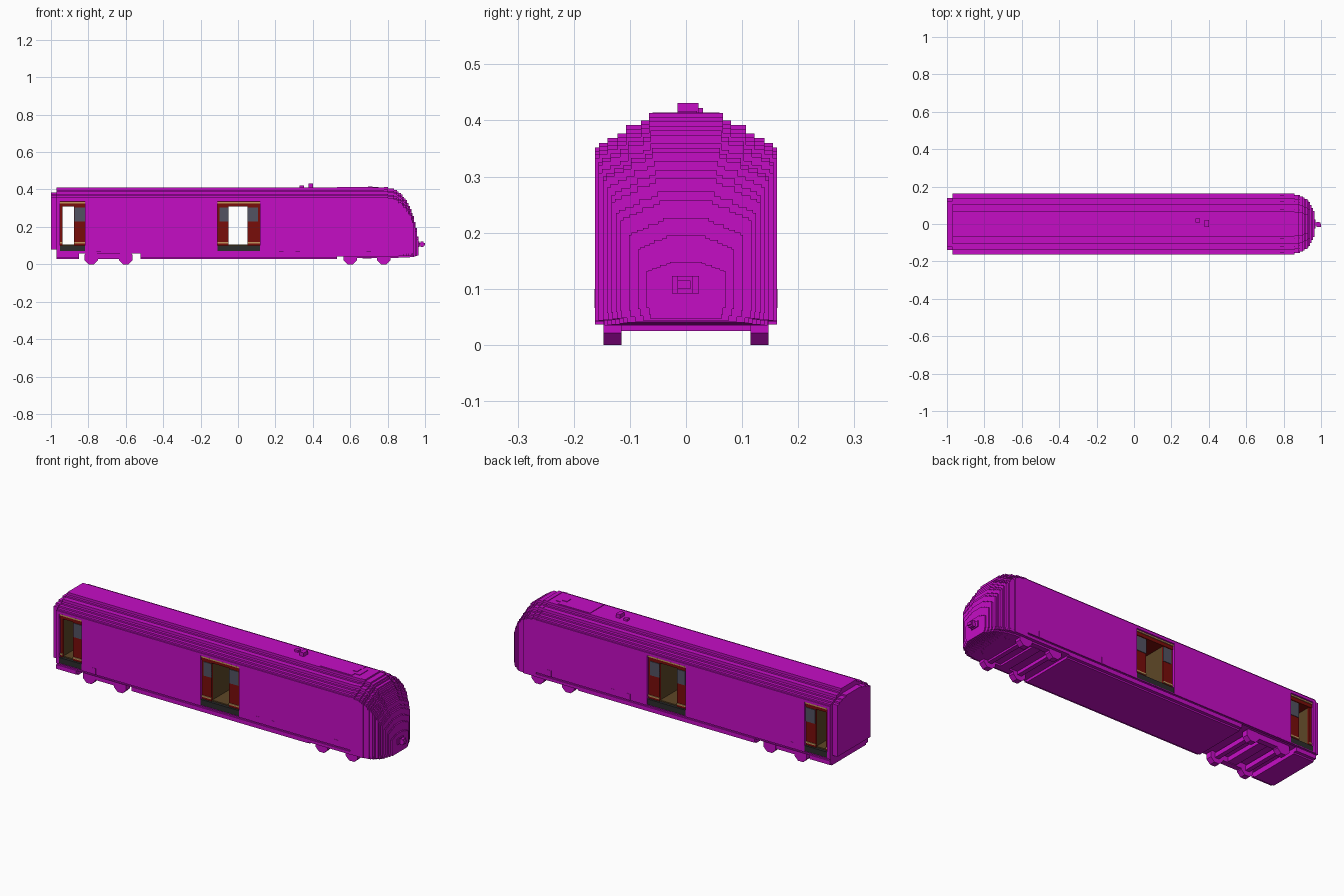
import bpy, bmesh, math
from mathutils import Matrix, Vector

if "Cube" in bpy.data.objects:
    bpy.data.objects.remove(bpy.data.objects["Cube"])


def material(name, rgb):
    m = bpy.data.materials.new(name)
    m.use_nodes = True
    m.diffuse_color = (*rgb, 1)
    m.node_tree.nodes["Principled BSDF"].inputs["Base Color"].default_value = (*rgb, 1)
    return m


MAGENTA = material("magenta paint", (0.56, 0.004, 0.56))
RED = material("dark red door", (0.19, 0.004, 0.003))
GLASS = material("grey glass", (0.085, 0.085, 0.12))
DARK = material("dark step", (0.025, 0.025, 0.025))
TAN = material("tan trim", (0.55, 0.30, 0.11))
BROWN = material("brown interior", (0.11, 0.062, 0.02))
STEP = 0.0078


def finish(name, bm, mat):
    bmesh.ops.recalc_face_normals(bm, faces=bm.faces)
    mesh = bpy.data.meshes.new(name)
    bm.to_mesh(mesh)
    bm.free()
    mesh.materials.append(mat)
    ob = bpy.data.objects.new(name, mesh)
    bpy.context.collection.objects.link(ob)
    return ob


def box(name, xs, ys, zs, mat):
    bm = bmesh.new()
    size = [b - a for a, b in (xs, ys, zs)]
    mid = [(a + b) / 2 for a, b in (xs, ys, zs)]
    bmesh.ops.create_cube(bm, size=1, matrix=Matrix.Translation(mid) @ Matrix.Diagonal((*size, 1)))
    return finish(name, bm, mat)


def both_sides(name, xs, ys, zs, mat):
    box(name + "_left", xs, ys, zs, mat)
    box(name + "_right", xs, (-ys[1], -ys[0]), zs, mat)


# Stepped half section: (half width, top of that step)
LOWER = [(0.145, 0.036), (0.162, 0.058), (0.155, 0.066)]
UPPER = [(0.162, 0.35), (0.155, 0.358), (0.14, 0.367), (0.122, 0.375),
         (0.107, 0.39), (0.08, 0.398), (0.066, 0.411)]


def add_prism(bm, x0, x1, steps, base):
    half, z = [], base
    for w, top in steps:
        half += [(w, z), (w, top)]
        z = top
    ring = half + [(-w, h) for w, h in reversed(half)]
    face = bm.faces.new([bm.verts.new((x0, y, h)) for y, h in ring])
    out = bmesh.ops.extrude_face_region(bm, geom=[face], use_keep_orig=True)
    bmesh.ops.translate(bm, vec=(x1 - x0, 0, 0),
                        verts=[v for v in out["geom"] if isinstance(v, bmesh.types.BMVert)])


# Main body shell
bm = bmesh.new()
add_prism(bm, -0.97, 0.78, LOWER + UPPER, 0.028)
body = finish("body", bm, MAGENTA)


def cut(xs, ys, zs):
    cutter = box("cutter", xs, ys, zs, MAGENTA)
    cutter.hide_render = True
    mod = body.modifiers.new("opening", "BOOLEAN")
    mod.operation, mod.solver, mod.object = "DIFFERENCE", "EXACT", cutter
    bpy.context.view_layer.objects.active = body
    bpy.ops.object.modifier_apply(modifier=mod.name)
    bpy.data.objects.remove(cutter)


# Doorways: bay range, opening range
BAYS = [("rear", (-0.953, -0.818), (-0.938, -0.878)),
        ("middle", (-0.11, 0.118), (-0.052, 0.052))]
for _, bay, _ in BAYS:
    cut(bay, (-0.3, 0.3), (0.07, 0.336))
cut((-0.85, -0.52), (-0.3, 0.3), (0.0, 0.057))
cut((0.53, 0.79), (-0.3, 0.3), (0.0, 0.042))

for name, bay, gap in BAYS:
    box(name + "_floor", bay, (-0.145, 0.145), (0.069, 0.106), BROWN)
    box(name + "_ceiling", bay, (-0.152, 0.152), (0.308, 0.337), RED)
    both_sides(name + "_doorstep", bay, (0.145, 0.16), (0.069, 0.1), DARK)
    both_sides(name + "_lintel_trim", bay, (0.151, 0.157), (0.326, 0.333), TAN)
    for tag, xs in (("back", (bay[0], gap[0])), ("front", (gap[1], bay[1]))):
        part = f"{name}_{tag}"
        box(part + "_partition", xs, (-0.14, 0.14), (0.1, 0.31), BROWN)
        both_sides(part + "_door_leaf", xs, (0.139, 0.149), (0.1, 0.31), RED)
        both_sides(part + "_door_trim", xs, (0.148, 0.153), (0.112, 0.12), TAN)
        if xs[1] - xs[0] > 0.03:
            inner = (xs[0] + 0.01, xs[1]) if tag == "back" else (xs[0], xs[1] - 0.01)
            if name == "rear":
                inner = (xs[0] + 0.004, xs[1])
            both_sides(part + "_door_window", inner, (0.148, 0.152), (0.228, 0.303), GLASS)

# Rounded nose made of shrinking stepped slices
def curve(t):
    return (1 - max(t, 0) ** 2.5) ** 0.625


bm = bmesh.new()
count = 24
for i in range(count):
    x0 = 0.78 + i * 0.185 / count
    x1 = x0 + 0.185 / count
    xm = (x0 + x1) / 2
    top = 0.10 + 0.311 * curve((xm - 0.78) / 0.185)
    top = round(top / STEP) * STEP
    wide = 0.05 + 0.112 * curve((xm - 0.82) / 0.145)
    wide = min(round(wide / STEP) * STEP, 0.162)
    if xm < 0.85:
        wide = 0.162
    base = 0.035 + 0.012 * max(0, (xm - 0.82) / 0.145) ** 4
    sw, sz = wide / 0.162, (top - base) / (0.411 - 0.035)
    low = [(0.145 * sw, base + 0.008), (wide - STEP * (1 - sw), base + 0.02)]
    up = [(w * sw, base + (z - 0.035) * sz) for w, z in UPPER]
    add_prism(bm, x0, x1, [s for s in low if s[1] < up[0][1]] + up, base)
finish("nose", bm, MAGENTA)

# Recessed rear end
bm = bmesh.new()
add_prism(bm, -1.0, -0.97, [(0.14, 0.357), (0.122, 0.367), (0.1, 0.375), (0.066, 0.383)], 0.08)
finish("rear_end", bm, MAGENTA)

# Roof fittings and headlight
box("roof_panel", (0.53, 0.72), (-0.06, 0.06), (0.405, 0.414), MAGENTA)
box("roof_panel_tip", (0.72, 0.75), (-0.035, 0.035), (0.405, 0.414), MAGENTA)
box("roof_horn", (0.33, 0.352), (0.008, 0.03), (0.405, 0.422), MAGENTA)
box("roof_antenna", (0.378, 0.402), (-0.015, 0.022), (0.405, 0.431), MAGENTA)
box("roof_vent", (0.695, 0.72), (-0.015, 0.02), (0.41, 0.417), MAGENTA)
box("headlight", (0.81, 0.85), (-0.016, 0.016), (0.37, 0.398), MAGENTA)

# Front coupler
box("coupler_base", (0.955, 0.97), (-0.025, 0.023), (0.092, 0.123), MAGENTA)
box("coupler_shaft", (0.96, 0.998), (-0.008, 0.008), (0.1, 0.115), MAGENTA)
box("coupler_knob", (0.976, 0.992), (-0.015, 0.012), (0.092, 0.123), MAGENTA)
box("coupler_tip", (0.99, 1.0), (-0.015, 0.0), (0.1, 0.115), MAGENTA)

# Small hatches along the sills
for x in (-0.745, 0.23, 0.32, 0.7):
    both_sides("sill_hatch", (x - 0.012, x + 0.012), (0.155, 0.1635), (0.066, 0.1), MAGENTA)


# Bogies with octagonal wheels
def wheel(name, x, y):
    bm = bmesh.new()
    turn = Matrix.Rotation(math.pi / 2, 4, "X") @ Matrix.Rotation(math.pi / 8, 4, "Z")
    r = 0.036
    bmesh.ops.create_cone(bm, cap_ends=True, segments=8, radius1=r / math.cos(math.pi / 8),
                          radius2=r / math.cos(math.pi / 8), depth=0.032,
                          matrix=Matrix.Translation((x, y, r)) @ turn)
    finish(name, bm, MAGENTA)


for name, axles in (("rear", (-0.785, -0.6)), ("front", (0.6, 0.78))):
    low = 0.028 if name == "rear" else 0.033
    both_sides(name + "_bogie_frame", (axles[0], axles[1]), (0.115, 0.145), (low, 0.06), MAGENTA)
    for x in axles:
        box(name + "_axle", (x - 0.012, x + 0.012), (-0.12, 0.12), (0.025, 0.05), MAGENTA)
        for y in (-0.131, 0.131):
            wheel(name + "_wheel", x, y)
    mid = sum(axles) / 2
    box(name + "_bogie_crossbar", (mid - 0.025, mid + 0.025), (-0.12, 0.12), (0.032, 0.06), MAGENTA)
